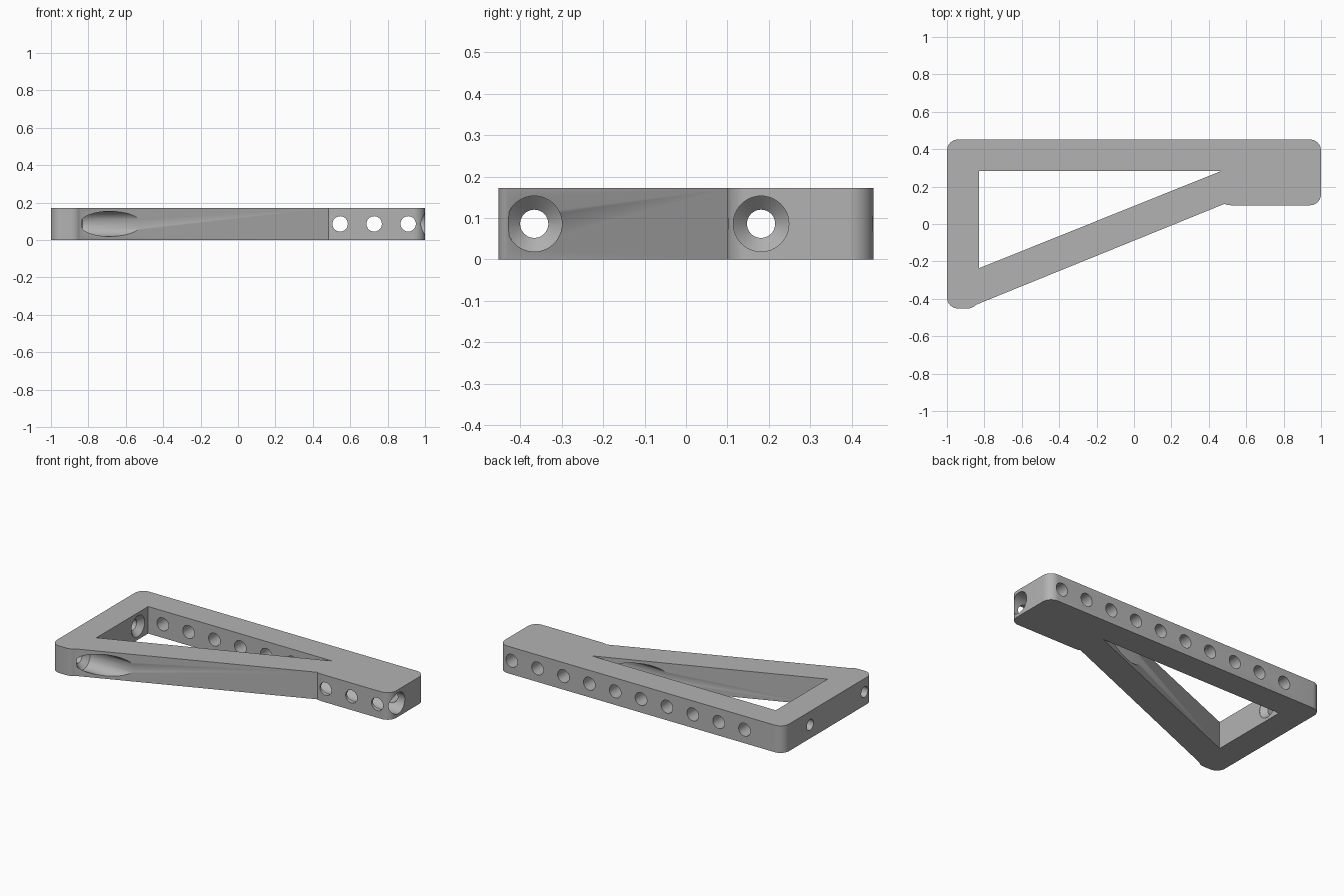
import bpy, bmesh, math
from mathutils import Vector

if "Cube" in bpy.data.objects:
    bpy.data.objects.remove(bpy.data.objects["Cube"], do_unlink=True)

THICK = 0.172
MID = THICK / 2
FILLET = 0.06

grey = bpy.data.materials.new("satin grey")
grey.use_nodes = True
colour = (0.45, 0.45, 0.45, 1)
grey.diffuse_color = colour
grey.node_tree.nodes["Principled BSDF"].inputs["Base Color"].default_value = colour


def make_object(name, bm):
    bmesh.ops.recalc_face_normals(bm, faces=bm.faces)
    mesh = bpy.data.meshes.new(name)
    bm.to_mesh(mesh)
    bm.free()
    obj = bpy.data.objects.new(name, mesh)
    bpy.context.collection.objects.link(obj)
    mesh.materials.append(grey)
    return obj


def prism(name, points, low, high):
    bm = bmesh.new()
    face = bm.faces.new([bm.verts.new((x, y, low)) for x, y in points])
    made = bmesh.ops.extrude_face_region(bm, geom=[face])["geom"]
    top = [v for v in made if isinstance(v, bmesh.types.BMVert)]
    bmesh.ops.translate(bm, verts=top, vec=(0, 0, high - low))
    return make_object(name, bm)


def corner(cx, cy, start, end, steps=10):
    angles = [math.radians(start + (end - start) * i / steps) for i in range(steps + 1)]
    return [(cx + FILLET * math.cos(a), cy + FILLET * math.sin(a)) for a in angles]


def lathe(name, origin, axis, profile, sides=48):
    """Solid of revolution from (distance, radius) pairs along an axis."""
    bm = bmesh.new()
    turn = Vector(axis).to_track_quat("Z", "Y")
    rings = []
    for dist, radius in profile:
        ring = []
        for i in range(sides):
            a = math.tau * i / sides
            local = Vector((radius * math.cos(a), radius * math.sin(a), dist))
            ring.append(bm.verts.new(Vector(origin) + turn @ local))
        rings.append(ring)
    for a, b in zip(rings, rings[1:]):
        for i in range(sides):
            j = (i + 1) % sides
            bm.faces.new((a[i], a[j], b[j], b[i]))
    bm.faces.new(rings[0])
    bm.faces.new(rings[-1])
    return make_object(name, bm)


def cut(target, cutter):
    cutter.hide_render = True
    mod = target.modifiers.new("cut", "BOOLEAN")
    mod.operation = "DIFFERENCE"
    mod.solver = "EXACT"
    mod.object = cutter
    bpy.context.view_layer.objects.active = target
    bpy.ops.object.modifier_apply(modifier=mod.name)
    bpy.data.objects.remove(cutter, do_unlink=True)


# Bracket outline: wall bar, long bar with end block, diagonal brace
outline = (corner(-0.94, -0.392, 180, 270)
           + corner(-0.89, -0.392, 270, 318, 6)
           + [(0.485, 0.108), (0.495, 0.102), (0.52, 0.1)]
           + corner(0.94, 0.16, 270, 360)
           + corner(0.94, 0.392, 0, 90)
           + corner(-0.94, 0.392, 90, 180))
bracket = prism("bracket_frame", outline, 0, THICK)

# Triangular opening
cut(bracket, prism("opening_cutter",
                   [(-0.83, -0.237), (0.465, 0.283), (-0.83, 0.283)], -0.1, THICK + 0.1))

# Row of cross holes; the ones in the end block go right through
for k in range(10):
    x = 0.91 - 0.182 * k
    depth = 0.5 if x > 0.5 else 0.23
    cut(bracket, lathe("cross_hole_cutter", (x, 0.5, MID), (0, -1, 0),
                       [(0, 0.041), (depth, 0.041)]))

# Countersunk screw holes in the wall bar, with wide driver access bores
for y in (0.181, -0.366):
    cut(bracket, lathe("screw_hole_cutter", (0, y, MID), (1, 0, 0),
                       [(-1.1, 0.034), (-0.864, 0.034), (-0.831, 0.067), (1.1, 0.067)]))

# Smooth bores and fillets, crisp edges
bpy.ops.object.select_all(action="DESELECT")
bracket.select_set(True)
bpy.context.view_layer.objects.active = bracket
bpy.ops.object.shade_smooth_by_angle(angle=math.radians(30))
